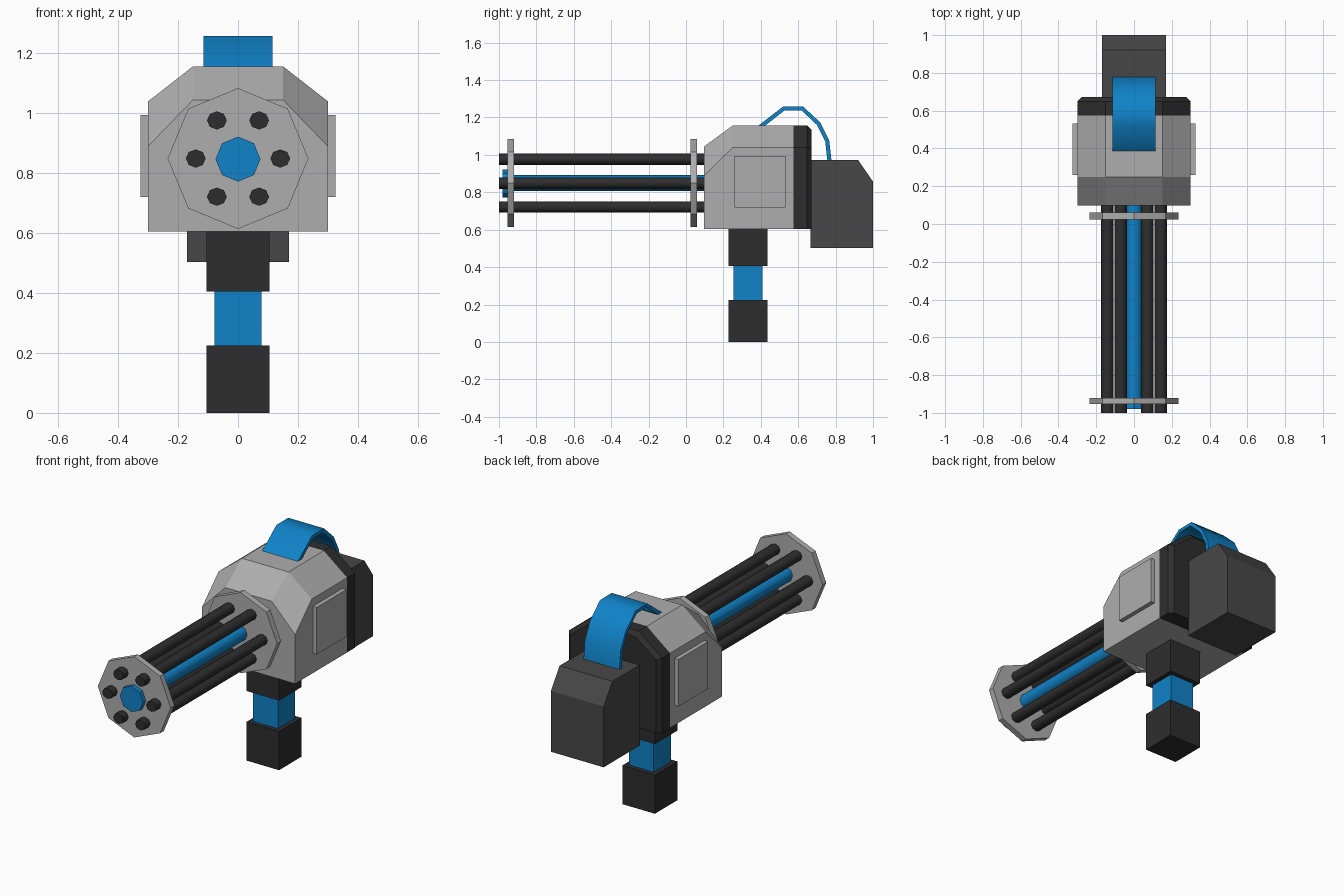
import bpy, bmesh, math
from mathutils import Vector, Matrix

if "Cube" in bpy.data.objects:
    bpy.data.objects.remove(bpy.data.objects["Cube"])


def material(name, rgb):
    m = bpy.data.materials.new(name)
    m.diffuse_color = (*rgb, 1)
    m.use_nodes = True
    m.node_tree.nodes["Principled BSDF"].inputs["Base Color"].default_value = m.diffuse_color
    return m


GREY = material("light grey", (0.42, 0.42, 0.42))
BLACK = material("black", (0.027, 0.027, 0.027))
DARK = material("dark grey", (0.064, 0.064, 0.064))
BLUE = material("blue", (0.005, 0.225, 0.58))


def finish(name, bm, mat, smooth=None):
    bmesh.ops.recalc_face_normals(bm, faces=bm.faces)
    me = bpy.data.meshes.new(name)
    bm.to_mesh(me)
    bm.free()
    me.materials.append(mat)
    if smooth:
        me.shade_smooth()
        me.set_sharp_from_angle(angle=math.radians(smooth))
    ob = bpy.data.objects.new(name, me)
    bpy.context.collection.objects.link(ob)
    return ob


def box(name, lo, hi, mat):
    bm = bmesh.new()
    bmesh.ops.create_cube(bm, size=1)
    for v in bm.verts:
        v.co = [lo[i] + (v.co[i] + 0.5) * (hi[i] - lo[i]) for i in range(3)]
    return finish(name, bm, mat)


def cylinder(name, x, z, r, y0, y1, sides, mat, smooth=None, squash=1):
    # prism along y with a vertex on the x axis
    rings = [[(x + r * math.cos(2 * math.pi * i / sides), y,
               z + squash * r * math.sin(2 * math.pi * i / sides))
              for i in range(sides)] for y in (y0, y1)]
    return loft(name, rings, mat, smooth)


def loft(name, rings, mat, smooth=None):
    bm = bmesh.new()
    rows = [[bm.verts.new(p) for p in ring] for ring in rings]
    n = len(rows[0])
    for a, b in zip(rows, rows[1:]):
        for i in range(n):
            j = (i + 1) % n
            bm.faces.new((a[i], a[j], b[j], b[i]))
    bm.faces.new(rows[0])
    bm.faces.new(rows[-1])
    return finish(name, bm, mat, smooth)


def extrude_x(name, profile, w, mat, smooth=None):
    return loft(name, [[(s * w, y, z) for y, z in profile] for s in (-1, 1)], mat, smooth)


def section(y, half, shoulder, top, half_top=0.15, base=0.605):
    # body outline with cut upper corners
    return [(-half, y, base), (half, y, base), (half, y, shoulder),
            (half_top, y, top), (-half_top, y, top), (-half, y, shoulder)]


# Body with sloped front, and the black back plate
loft("body", [section(0.097, 0.30, 0.89, 1.045), section(0.25, 0.30, 1.04, 1.157),
              section(0.575, 0.30, 1.04, 1.157)], GREY, 30)
loft("back_plate", [section(0.575, 0.30, 1.04, 1.157), section(0.648, 0.30, 1.04, 1.157),
                    section(0.672, 0.277, 1.029, 1.132, 0.144)], BLACK)

# Side panels
for side, s in (("left", -1), ("right", 1)):
    a, b = sorted((s * 0.29, s * 0.325))
    box(side + "_side_panel", (a, 0.26, 0.72), (b, 0.533, 0.994), GREY)

# Rear ammunition box
extrude_x("ammo_box", [(0.665, 0.503), (1.0, 0.503), (1.0, 0.857), (0.92, 0.973), (0.665, 0.973)],
          0.17, DARK)

# Handle
box("handle_top", (-0.105, 0.228, 0.405), (0.105, 0.436, 0.61), BLACK)
box("handle_grip", (-0.079, 0.253, 0.22), (0.079, 0.41, 0.41), BLUE)
box("handle_base", (-0.105, 0.228, 0.0), (0.105, 0.436, 0.225), BLACK)

# Feed belt: ribbon bent from body to ammunition box
path = [Vector(p) for p in ((0.39, 1.145), (0.523, 1.248), (0.622, 1.248),
                            (0.709, 1.167), (0.755, 1.075), (0.768, 0.96))]
outer, inner = [], []
for i, p in enumerate(path):
    d = (path[min(i + 1, 5)] - path[max(i - 1, 0)]).normalized()
    n = Vector((-d.y, d.x)) * 0.011
    outer.append(p + n)
    inner.append(p - n)
bm = bmesh.new()
rows = [[bm.verts.new((x, q.x, q.y)) for x, q in
         ((-0.115, o), (0.115, o), (0.115, k), (-0.115, k))] for o, k in zip(outer, inner)]
for a, b in zip(rows, rows[1:]):
    for i in range(4):
        bm.faces.new((a[i], a[(i + 1) % 4], b[(i + 1) % 4], b[i]))
bm.faces.new(rows[0])
bm.faces.new(rows[-1])
finish("feed_belt", bm, BLUE, 50)

# Barrel discs, core rod and tip
CZ = 0.849
cylinder("front_disc", 0, CZ, 0.235, -0.954, -0.92, 8, GREY)
cylinder("rear_disc", 0, CZ, 0.235, 0.024, 0.06, 8, GREY)
cylinder("core_rod", 0, CZ, 0.043, -0.95, 0.10, 8, BLUE, 60)
cylinder("core_tip", 0, CZ - 0.002, 0.075, -0.98, -0.95, 8, BLUE)

# Six barrels
for i in range(6):
    a = math.pi * i / 3
    cylinder(f"barrel_{i + 1}", 0.141 * math.cos(a), CZ + 0.147 * math.sin(a),
             0.033, -1.0, 0.10, 8, BLACK, 60, 0.92)
